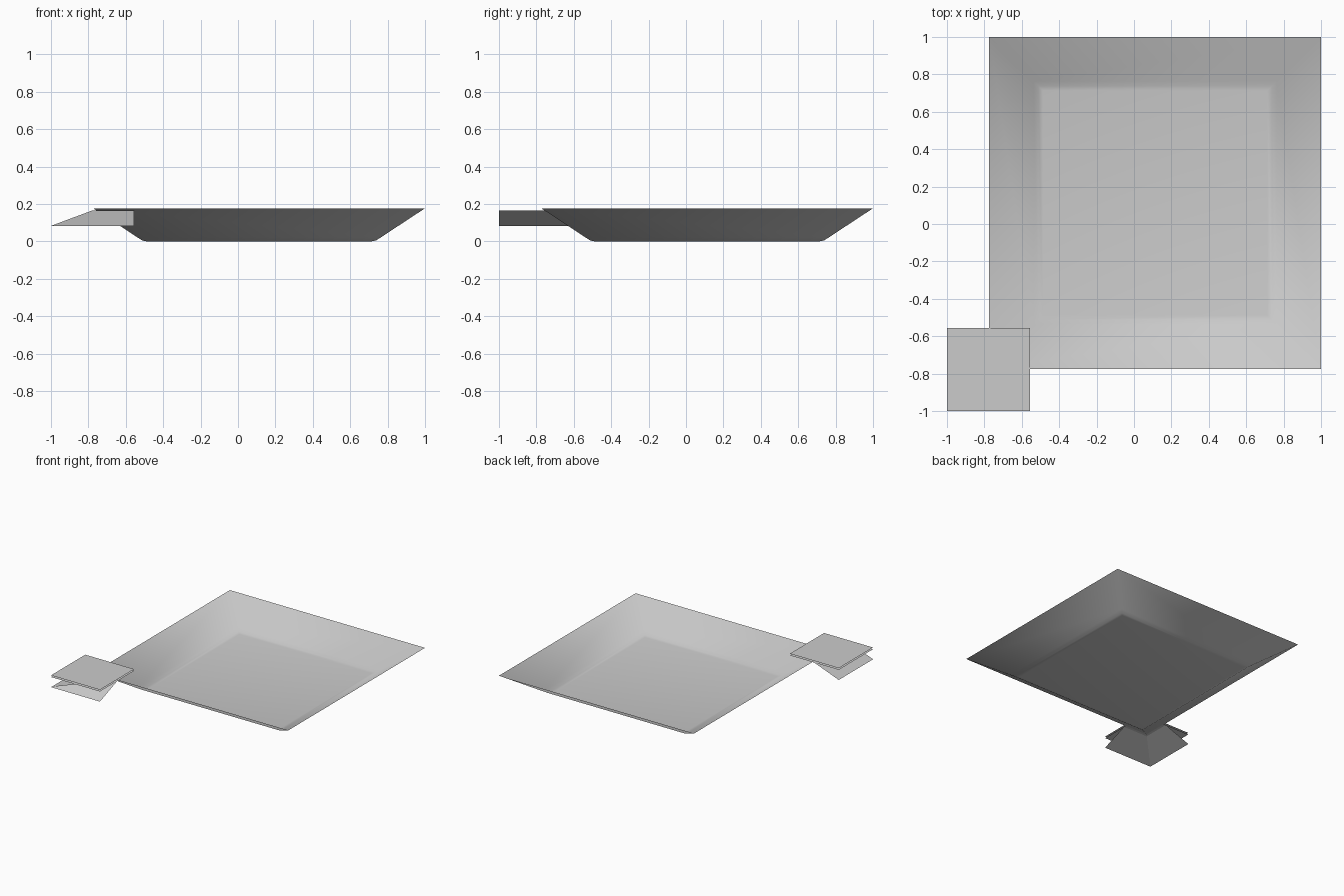
import bpy
import bmesh

if "Cube" in bpy.data.objects:
    bpy.data.objects.remove(bpy.data.objects["Cube"], do_unlink=True)

# Single plain grey
grey = bpy.data.materials.new("light_grey")
grey.use_nodes = True
COLOUR = (0.6, 0.6, 0.6, 1)
grey.diffuse_color = COLOUR
bsdf = next(n for n in grey.node_tree.nodes if n.type == 'BSDF_PRINCIPLED')
bsdf.inputs["Base Color"].default_value = COLOUR


def finish(name, bm):
    mesh = bpy.data.meshes.new(name)
    bm.to_mesh(mesh)
    bm.free()
    mesh.materials.append(grey)
    obj = bpy.data.objects.new(name, mesh)
    bpy.context.collection.objects.link(obj)
    return obj


def sheet(name, points):
    """Thin flat panel from its corners, anticlockwise from above."""
    bm = bmesh.new()
    bm.faces.new([bm.verts.new(p) for p in points])
    return finish(name, bm)


# Square dish: stacked square rings from rim to floor
CENTRE = 0.113
profile = [(0.887, 0.177), (0.65, 0.021), (0.625, 0.005), (0.6, 0.0)]
bm = bmesh.new()
rings = []
for half, z in profile:
    rings.append([bm.verts.new((CENTRE + sx * half, CENTRE + sy * half, z))
                  for sx, sy in ((-1, -1), (1, -1), (1, 1), (-1, 1))])
for outer, inner in zip(rings, rings[1:]):
    for i in range(4):
        j = (i + 1) % 4
        bm.faces.new((outer[i], outer[j], inner[j], inner[i]))
bm.faces.new(rings[-1])
for face in bm.faces:
    face.smooth = True
finish("square_dish", bm)

# Pair of level square sheets over the dish corner
LOW, HIGH = -1.0, -0.555
MID = (LOW + HIGH) / 2
for name, z in (("upper_corner_sheet", 0.18), ("lower_corner_sheet", 0.166)):
    sheet(name, [(LOW, LOW, z), (HIGH, LOW, z), (HIGH, HIGH, z), (LOW, HIGH, z)])

# Sloping flaps below the sheets, along the front and the side
BASE, TOP = 0.083, 0.166
sheet("front_flap", [(LOW, LOW, BASE), (HIGH, LOW, BASE),
                     (HIGH, MID, TOP), (MID, MID, TOP)])
sheet("side_flap", [(LOW, LOW, BASE), (MID, LOW, TOP),
                    (MID, HIGH, TOP), (LOW, HIGH, BASE)])
